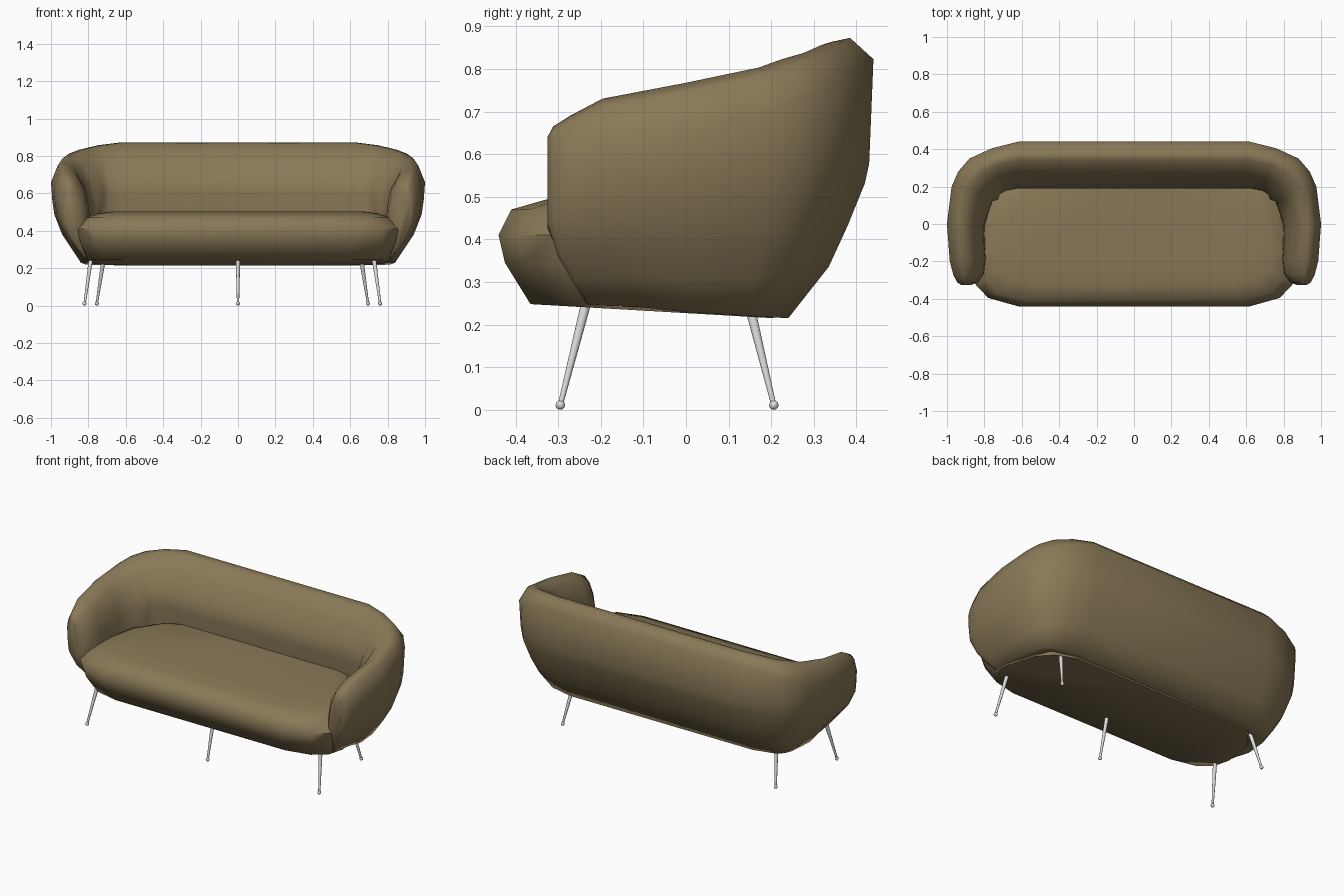
import bpy, bmesh, math
from mathutils import Vector

if "Cube" in bpy.data.objects:
    bpy.data.objects.remove(bpy.data.objects["Cube"])


def material(name, rgb):
    m = bpy.data.materials.new(name)
    m.diffuse_color = (*rgb, 1)
    m.use_nodes = True
    m.node_tree.nodes["Principled BSDF"].inputs["Base Color"].default_value = m.diffuse_color
    return m


fabric = material("olive brown fabric", (0.25, 0.19, 0.095))
metal = material("pale metal", (0.72, 0.72, 0.72))


def finish(name, bm, mat, mirror=False, angle=60):
    bmesh.ops.recalc_face_normals(bm, faces=bm.faces)
    me = bpy.data.meshes.new(name)
    bm.to_mesh(me)
    bm.free()
    ob = bpy.data.objects.new(name, me)
    bpy.context.collection.objects.link(ob)
    me.materials.append(mat)
    bpy.context.view_layer.objects.active = ob
    ob.select_set(True)
    if mirror:
        mod = ob.modifiers.new("mirror", 'MIRROR')
        mod.merge_threshold = 0.002
        bpy.ops.object.modifier_apply(modifier=mod.name)
    bpy.ops.object.shade_smooth_by_angle(angle=math.radians(angle))
    ob.select_set(False)
    return ob


def bridge(bm, a, b, closed=True):
    n = len(a)
    for i in range(n if closed else n - 1):
        j = (i + 1) % n
        bm.faces.new((a[i], a[j], b[j], b[i]))


def bottom_z(y):
    return 0.25 - (y + 0.365) * 0.058


# Shell: cross-sections (offset from outer edge, height fraction), back and arm
back = [(-.20, 0), (-.105, .19), (-.06, .34), (-.02, .49), (-.01, .56), (0, .925),
        (-.055, 1), (-.10, .985), (-.17, .87), (-.23, .71), (-.25, .58), (-.22, .42), (-.25, .015)]
arm = [(-.16, 0), (-.11, .14), (-.06, .28), (-.018, .48), (-.007, .62), (0, .80),
       (-.035, .96), (-.07, 1), (-.13, .92), (-.175, .77), (-.195, .6), (-.20, .45), (-.24, .015)]
# outer x, outer y, outward angle, crest height, back-to-arm blend, width scale
stations = [(0, .44, 90, .873, 0, 1), (-.62, .44, 90, .873, 0, 1),
            (-.76, .405, 108, .863, .2, 1), (-.88, .35, 130, .843, .4, 1.1),
            (-.94, .28, 145, .826, .6, 1.2), (-.975, .2, 160, .805, .8, 1.12),
            (-1, 0, 178, .767, 1, 1), (-.985, -.2, 183, .73, 1, .96),
            (-.965, -.275, 183, .69, 1, .82), (-.945, -.312, 180, .665, 1, .55),
            (-.925, -.325, 180, .64, 1, .28)]
bm = bmesh.new()
rings = []
for x, y, ang, crest, t, s in stations:
    n = Vector((math.cos(math.radians(ang)), math.sin(math.radians(ang))))
    ring = []
    for i, ((o0, f0), (o1, f1)) in enumerate(zip(back, arm)):
        o = o0 + (o1 - o0) * t
        if s < 1 or 6 < i < 12:      # wider only on the inner padding
            o *= s
        f = f0 + (f1 - f0) * t
        px, py = x + n.x * o, y + n.y * o
        zb = bottom_z(py)
        z = zb + f * (crest - zb)
        if y < -.15 and z < .4:      # lower arm front tucks backwards and inwards
            py += (.4 - z) * .6
            px += (.4 - z) * .6 * (1 - s)
        ring.append(bm.verts.new((px, py, z)))
    if rings:
        bridge(bm, rings[-1], ring)
    rings.append(ring)
bm.faces.new(rings[-1])
finish("back_and_arms", bm, fabric, mirror=True, angle=80)

# Seat: plan outline stacked in inset layers with a rounded front
outline = [(0, -.44), (-.62, -.44), (-.78, -.395), (-.86, -.31), (-.88, -.18),
           (-.83, .08), (-.75, .19), (-.62, .25), (0, .25)]
# height, front inset, side scale, back scale
layers = [(None, .075, .93, .82), (.345, .015, .98, 1), (.41, 0, 1, 1), (.47, .03, .93, 1),
          (.493, .11, .85, 1), (.503, .24, .76, 1)]
bm = bmesh.new()
rows = []
for z, d, side_scale, back_scale in layers:
    row = []
    for x, y in outline:
        px = x * side_scale
        py = y * (1 - d / .44) if y < 0 else y * back_scale
        row.append(bm.verts.new((px, py, bottom_z(py) - .002 if z is None else z)))
    if rows:
        bridge(bm, rows[-1], row, closed=False)
    rows.append(row)
bm.faces.new(rows[0])
bm.faces.new(rows[-1])
finish("seat", bm, fabric, mirror=True)


# Legs: tapered rods ending in small ball feet
def leg(name, top, foot):
    top, foot = Vector(top), Vector(foot)
    axis = top - foot
    bm = bmesh.new()
    r = bmesh.ops.create_cone(bm, cap_ends=True, segments=16, radius1=.006,
                              radius2=.012, depth=axis.length)
    q = axis.to_track_quat('Z', 'Y')
    for v in r["verts"]:
        v.co = q @ v.co + (top + foot) / 2
    r = bmesh.ops.create_uvsphere(bm, u_segments=16, v_segments=10, radius=.011)
    bmesh.ops.translate(bm, verts=r["verts"], vec=foot)
    finish(name, bm, metal)


cx = -.03
for side, label in ((-1, "left"), (1, "right")):
    leg(f"front_{label}_leg", (cx + side * .755, -.232, .26), (cx + side * .79, -.295, .011))
    leg(f"back_{label}_leg", (cx + side * .69, .15, .24), (cx + side * .725, .206, .011))
leg("front_middle_leg", (0, -.232, .26), (0, -.295, .011))
